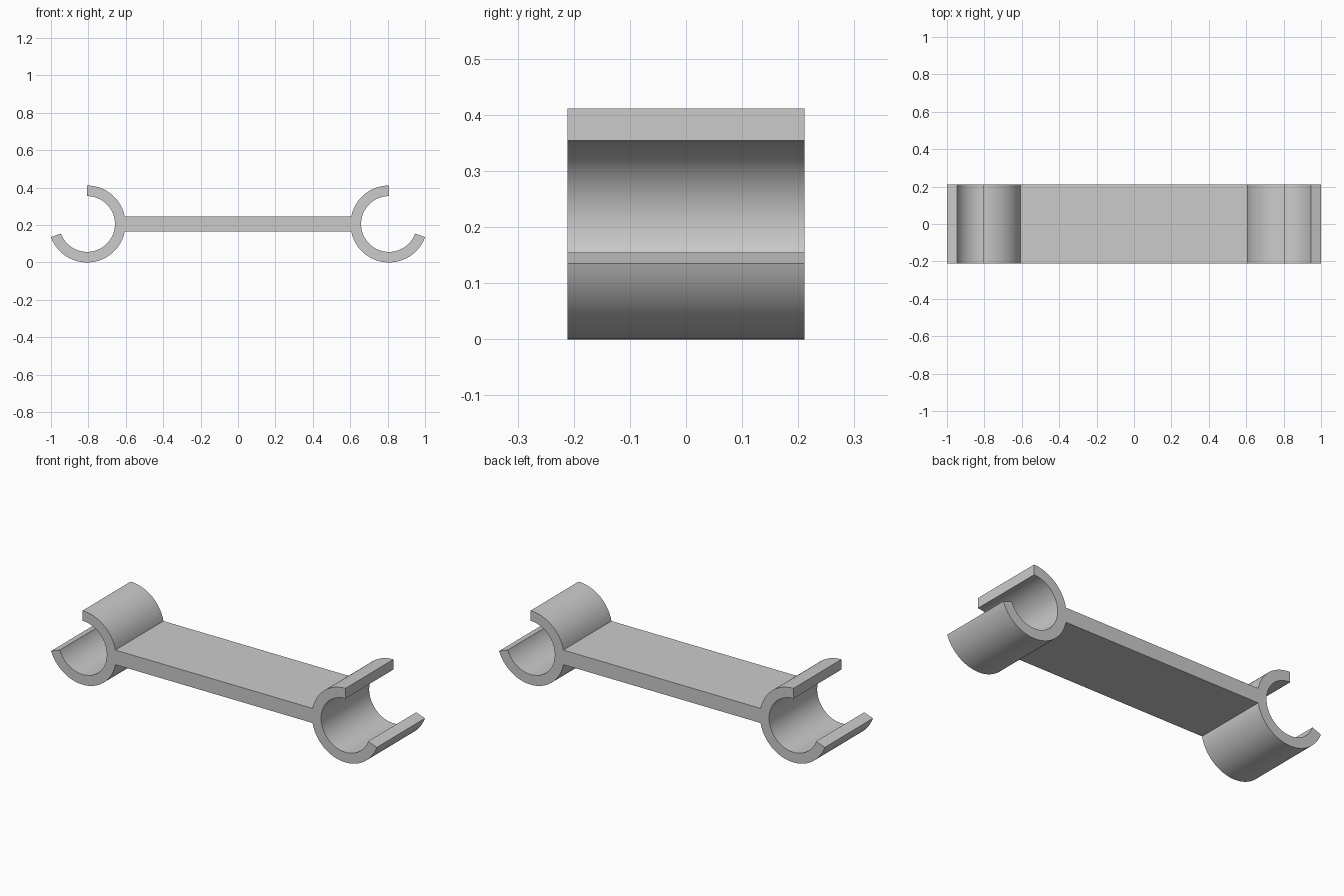
import bpy, bmesh
from math import sin, cos, asin, degrees, radians

if "Cube" in bpy.data.objects:
    bpy.data.objects.remove(bpy.data.objects["Cube"])

R_OUT, R_IN = 0.2055, 0.149      # clip radii
CX, CZ = 0.807, 0.2055           # right clip centre
BAR_HALF, DEPTH = 0.0405, 0.422  # bar half thickness, width along y
OPEN_TOP, OPEN_LOW = 90, 340     # clip jaw angles


def arc(radius, start, end, steps):
    angles = [radians(start + (end - start) * i / steps) for i in range(steps + 1)]
    return [(CX + radius * cos(a), CZ + radius * sin(a)) for a in angles]


# Right half outline: bar top -> outer arc -> inner bore -> outer arc -> bar bottom
joint = degrees(asin(BAR_HALF / R_OUT))
right = (arc(R_OUT, 180 - joint, OPEN_TOP, 28)
         + arc(R_IN, OPEN_TOP, OPEN_LOW, 84)
         + arc(R_OUT, OPEN_LOW, 180 + joint, 50))
# Mirrored left half closes the loop
outline = right + [(-x, z) for x, z in reversed(right)]

# Extrude the outline along y
bm = bmesh.new()
face = bm.faces.new([bm.verts.new((x, -DEPTH / 2, z)) for x, z in outline])
geom = bmesh.ops.extrude_face_region(bm, geom=[face], use_keep_orig=True)["geom"]
moved = [g for g in geom if isinstance(g, bmesh.types.BMVert)]
bmesh.ops.translate(bm, verts=moved, vec=(0, DEPTH, 0))
bmesh.ops.recalc_face_normals(bm, faces=bm.faces)
mesh = bpy.data.meshes.new("double_pipe_clip")
bm.to_mesh(mesh)
bm.free()

clip = bpy.data.objects.new("double_pipe_clip", mesh)
bpy.context.collection.objects.link(clip)

# Smooth the curved walls, keep the rims and joints sharp
bpy.context.view_layer.objects.active = clip
clip.select_set(True)
bpy.ops.object.shade_smooth_by_angle(angle=radians(30))
